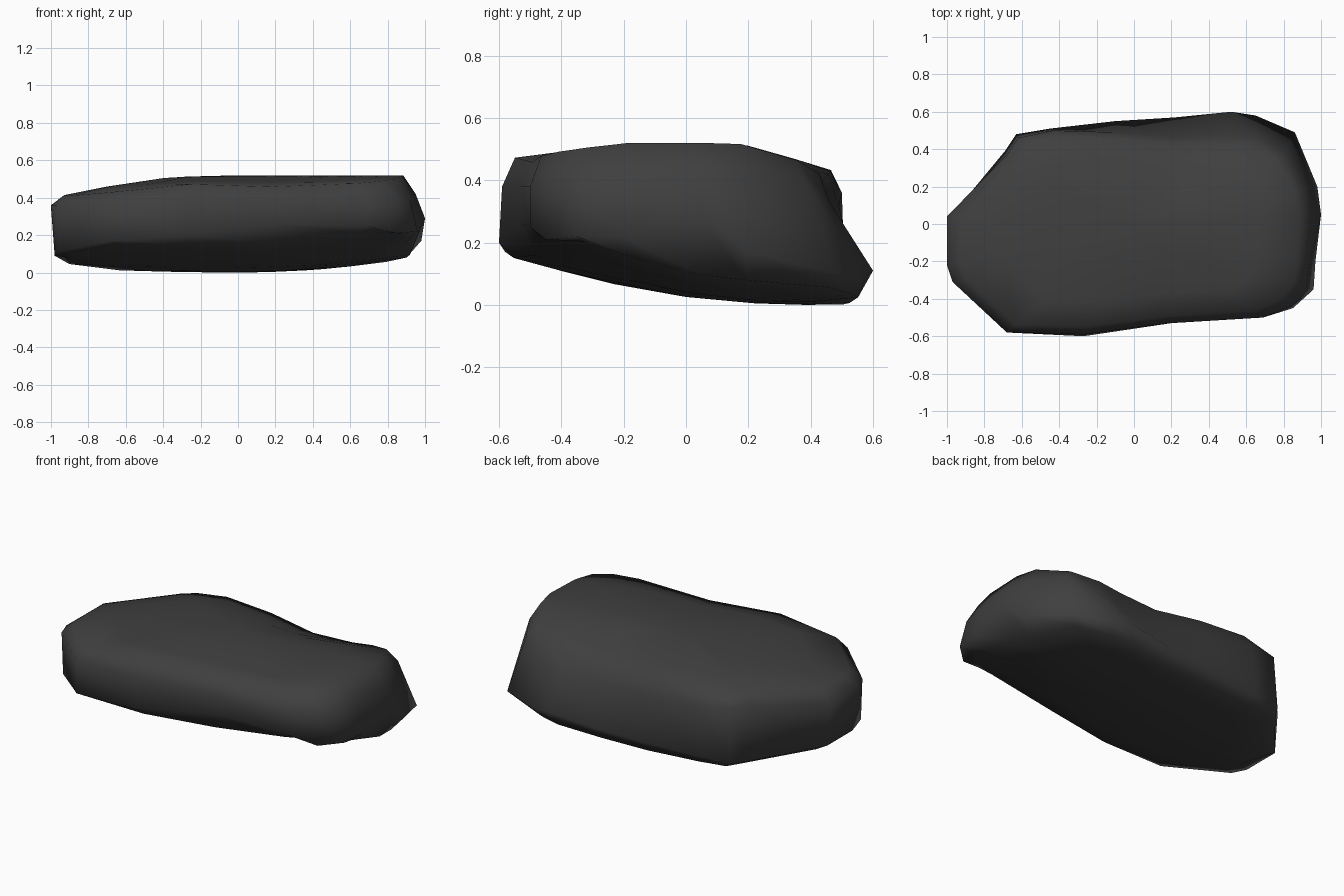
import bpy
import bmesh
from math import exp

cube = bpy.data.objects.get("Cube")
if cube:
    bpy.data.objects.remove(cube, do_unlink=True)


def make_material(name, colour):
    mat = bpy.data.materials.new(name)
    mat.use_nodes = True
    mat.diffuse_color = colour
    shader = mat.node_tree.nodes["Principled BSDF"]
    shader.inputs["Base Color"].default_value = colour
    shader.inputs["Roughness"].default_value = 0.9
    return mat


# Lower and upper shoulder of the stone: x, y, z of each, going around it
shoulders = [
    ((-.98, .04, .09), (-1, .04, .35)),
    ((-.69, .39, .05), (-.68, .37, .38)),
    ((-.63, .48, .05), (-.62, .46, .38)),
    ((-.45, .51, .06), (-.43, .5, .36)),
    ((-.1, .55, .07), (-.1, .49, .32)),
    ((.22, .57, .08), (.22, .46, .29)),
    ((.52, .6, .11), (.5, .47, .28)),
    ((.65, .58, .1), (.65, .46, .33)),
    ((.86, .49, .1), (.81, .38, .4)),
    ((.98, .2, .17), (.92, .19, .41)),
    ((1, .05, .29), (.95, .05, .42)),
    ((.97, -.2, .22), (.94, -.2, .41)),
    ((.96, -.35, .22), (.92, -.34, .39)),
    ((.85, -.45, .21), (.84, -.44, .4)),
    ((.69, -.5, .25), (.69, -.5, .38)),
    ((.2, -.53, .26), (.2, -.53, .38)),
    ((-.27, -.6, .2), (-.27, -.59, .38)),
    ((-.68, -.58, .17), (-.68, -.58, .37)),
    ((-.96, -.31, .11), (-.97, -.31, .36)),
    ((-.98, -.2, .09), (-1, -.22, .36)),
]


def top_height(x, y):
    """Nearly flat top that falls to the left end, with a dip in each side."""
    left_drop = .17 * max(0, -x - .2) ** 1.5
    back_drop = .25 * max(0, y - .2)
    front_drop = .11 * max(0, -y - .2)
    middle = exp(-((x - .28) / .42) ** 2)
    back_dip = .2 * middle * max(0, y - .05)
    front_dip = .09 * middle * max(0, -y - .15)
    return .52 - left_drop - back_drop - front_drop - back_dip - front_dip


def floor_height(x, y):
    """Bowed underside that rises towards the front and the ends."""
    right_rise = .06 * max(0, x) ** 2 + .13 * max(0, x + .3) * max(0, -y)
    return .16 * (.4 - y) ** 2 + .03 * x * x + right_rise


def scaled_ring(ring, scale, height):
    return [(x * scale, y * scale, height(x * scale, y * scale))
            for x, y, z in ring]


def loft(bm, rings, bottom, top):
    """Join closed rings from bottom to top and close both ends with fans."""
    loops = [[bm.verts.new(p) for p in ring] for ring in rings]
    count = len(loops[0])
    low_pole, high_pole = bm.verts.new(bottom), bm.verts.new(top)
    for i in range(count):
        j = (i + 1) % count
        for a, b in zip(loops, loops[1:]):
            bm.faces.new((a[i], a[j], b[j], b[i]))
        bm.faces.new((low_pole, loops[0][j], loops[0][i]))
        bm.faces.new((high_pole, loops[-1][i], loops[-1][j]))


# Stone body
lower = [pair[0] for pair in shoulders]
upper = [pair[1] for pair in shoulders]
rings = [scaled_ring(lower, s, floor_height) for s in (.4, .7, .92)]
rings += [lower, upper]
rings += [scaled_ring(upper, s, top_height) for s in (.93, .7, .4)]
bm = bmesh.new()
loft(bm, rings, (0, 0, floor_height(0, 0)), (0, 0, top_height(0, 0)))
bmesh.ops.recalc_face_normals(bm, faces=bm.faces)
for face in bm.faces:
    face.smooth = True

# Rest the lowest point on the ground
lowest = min(v.co.z for v in bm.verts)
bmesh.ops.translate(bm, verts=bm.verts, vec=(0, 0, -lowest))

mesh = bpy.data.meshes.new("stone")
bm.to_mesh(mesh)
bm.free()
mesh.materials.append(make_material("dark grey stone", (.05, .05, .05, 1)))
stone = bpy.data.objects.new("stone", mesh)
bpy.context.collection.objects.link(stone)
